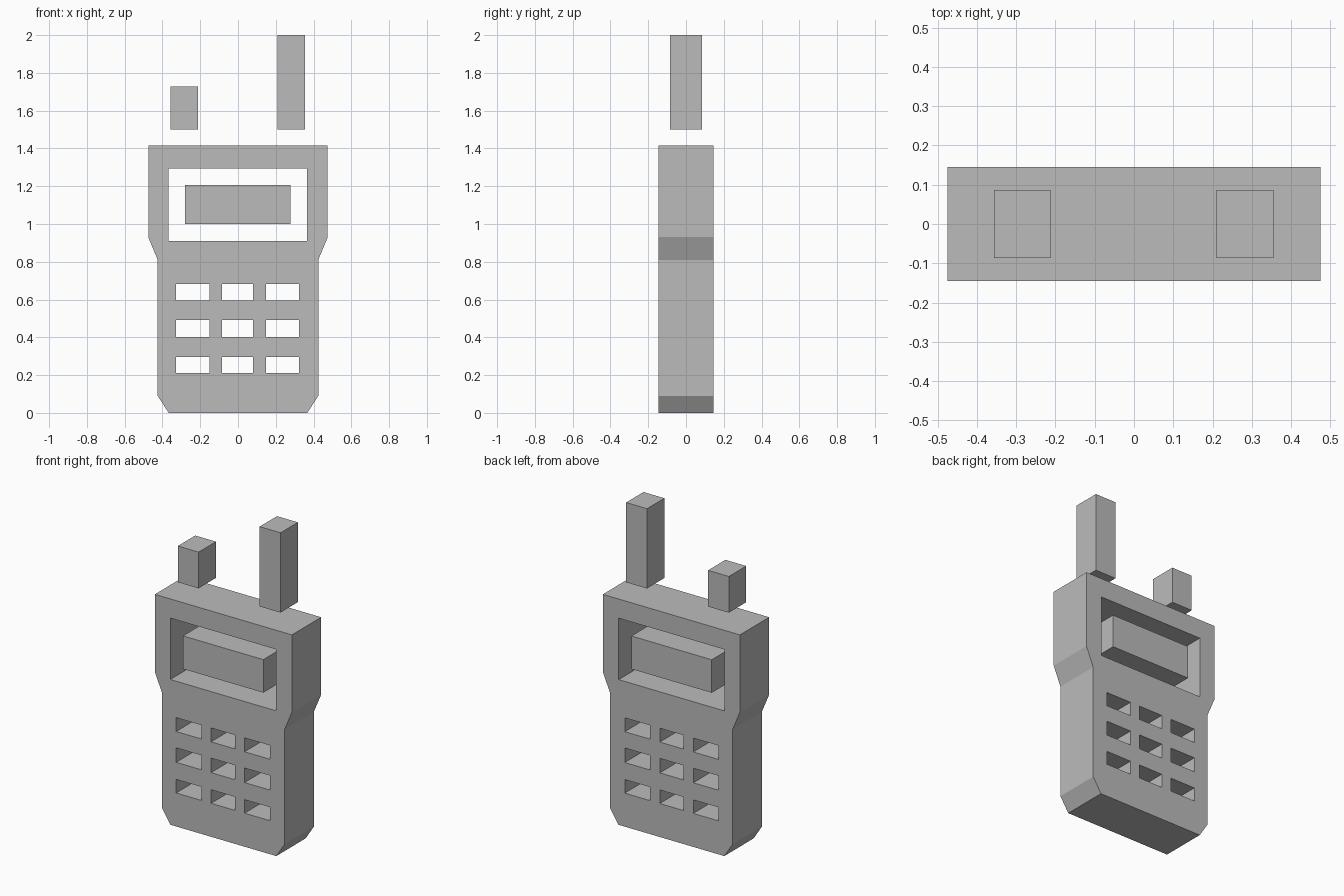
import bpy, bmesh
from math import pi
from mathutils import Matrix

cube = bpy.data.objects.get("Cube")
if cube:
    bpy.data.objects.remove(cube, do_unlink=True)

HALF_DEPTH = 0.145

grey = bpy.data.materials.new("plain_grey")
grey.use_nodes = True
colour = (0.5, 0.5, 0.5, 1)
grey.diffuse_color = colour
grey.node_tree.nodes["Principled BSDF"].inputs["Base Color"].default_value = colour


def rect(x0, x1, z0, z1):
    return [(x0, z0), (x1, z0), (x1, z1), (x0, z1)]


def add_object(name, mesh):
    mesh.materials.clear()
    mesh.materials.append(grey)
    obj = bpy.data.objects.new(name, mesh)
    bpy.context.collection.objects.link(obj)
    return obj


def plate(name, outlines, half_depth):
    """Extrude an outline with holes along y and return it as a mesh."""
    curve = bpy.data.curves.new(name + "_outline", "CURVE")
    curve.dimensions = "2D"
    curve.fill_mode = "BOTH"
    curve.extrude = half_depth
    for points in outlines:
        spline = curve.splines.new("POLY")
        spline.points.add(len(points) - 1)
        for p, (x, z) in zip(spline.points, points):
            p.co = (x, z, 0, 1)
        spline.use_cyclic_u = True
    helper = bpy.data.objects.new(name + "_outline", curve)
    bpy.context.collection.objects.link(helper)
    bpy.context.view_layer.update()
    graph = bpy.context.evaluated_depsgraph_get()
    mesh = bpy.data.meshes.new_from_object(helper.evaluated_get(graph))
    bpy.data.objects.remove(helper, do_unlink=True)
    bpy.data.curves.remove(curve)
    # Stand the plate upright, weld the caps to the walls, keep faces flat
    mesh.transform(Matrix.Rotation(pi / 2, 4, "X"))
    bm = bmesh.new()
    bm.from_mesh(mesh)
    bmesh.ops.remove_doubles(bm, verts=bm.verts, dist=0.0001)
    bmesh.ops.dissolve_limit(bm, angle_limit=0.01, verts=bm.verts, edges=bm.edges)
    bmesh.ops.recalc_face_normals(bm, faces=bm.faces)
    for f in bm.faces:
        f.smooth = False
        f.material_index = 0
    bm.to_mesh(mesh)
    bm.free()
    mesh.name = name
    return add_object(name, mesh)


def block(name, x0, x1, z0, z1, half_depth):
    bm = bmesh.new()
    bmesh.ops.create_cube(bm, size=1)
    bmesh.ops.scale(bm, vec=(x1 - x0, 2 * half_depth, z1 - z0), verts=bm.verts)
    bmesh.ops.translate(bm, vec=((x0 + x1) / 2, 0, (z0 + z1) / 2), verts=bm.verts)
    mesh = bpy.data.meshes.new(name)
    bm.to_mesh(mesh)
    bm.free()
    return add_object(name, mesh)


# Handset body: mirrored side profile, screen window and keypad holes
side = [(0.367, 0), (0.425, 0.09), (0.425, 0.81), (0.475, 0.93), (0.475, 1.415)]
body = side + [(-x, z) for x, z in reversed(side)]
window = rect(-0.368, 0.365, 0.91, 1.295)
columns = [(-0.327, -0.152), (-0.085, 0.08), (0.147, 0.323)]
rows = [(0.21, 0.295), (0.402, 0.493), (0.595, 0.682)]
keys = [rect(*c, *r) for r in rows for c in columns]
plate("handset_body", [body, window] + keys, HALF_DEPTH)

# Screen floating inside the window
block("screen", -0.28, 0.277, 1.0, 1.207, HALF_DEPTH)

# Short knob and tall antenna above the body
block("right_knob", -0.357, -0.213, 1.5, 1.727, 0.086)
block("left_antenna", 0.21, 0.355, 1.5, 2.0, 0.086)
